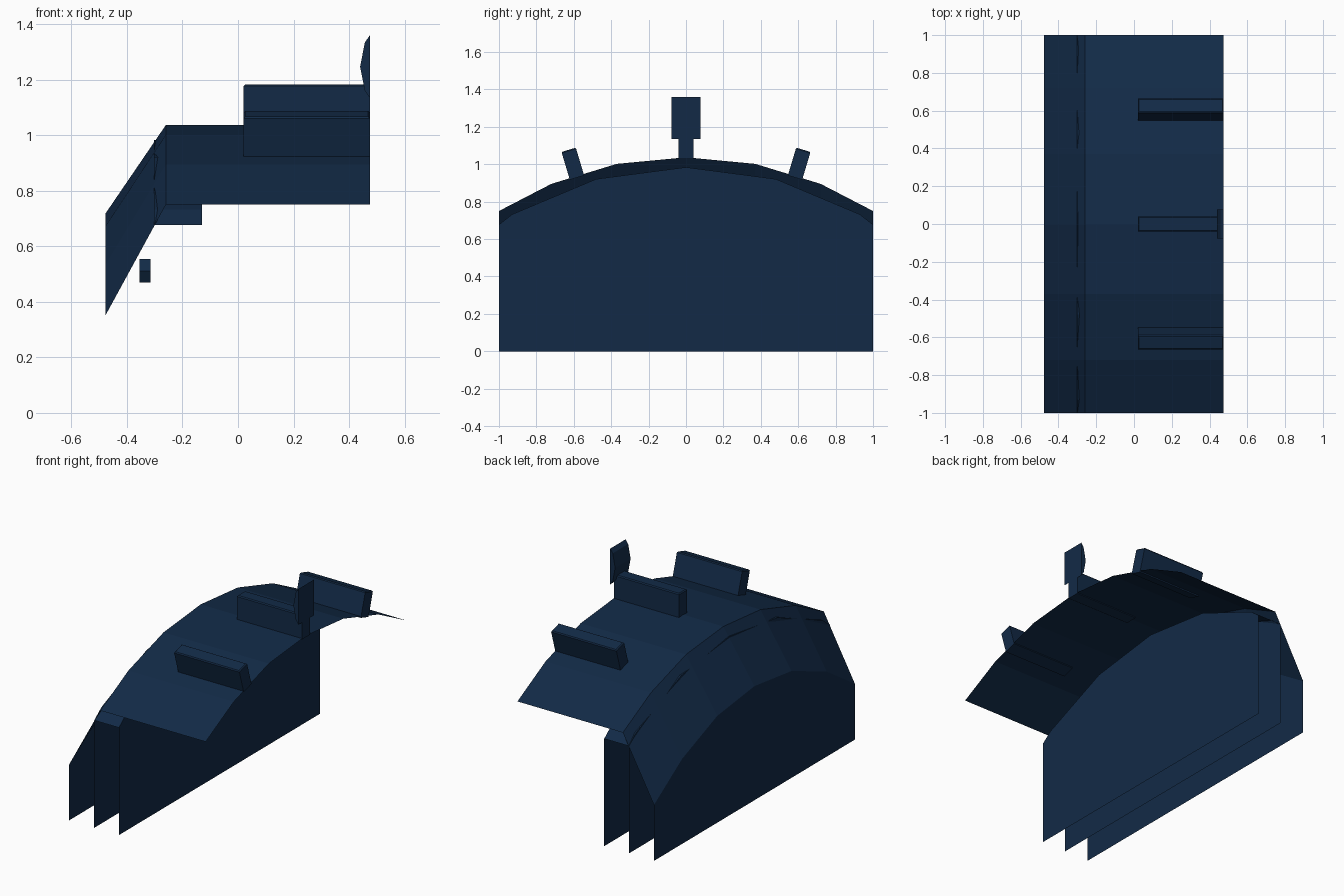
import bpy, bmesh, math
from mathutils import Matrix

if "Cube" in bpy.data.objects:
    bpy.data.objects.remove(bpy.data.objects["Cube"])

navy = bpy.data.materials.new("navy")
navy.diffuse_color = (0.006, 0.023, 0.062, 1)
navy.use_nodes = True
navy.node_tree.nodes["Principled BSDF"].inputs["Base Color"].default_value = navy.diffuse_color


def finish(name, bm):
    me = bpy.data.meshes.new(name)
    bm.to_mesh(me)
    bm.free()
    me.materials.append(navy)
    ob = bpy.data.objects.new(name, me)
    bpy.context.collection.objects.link(ob)
    return ob


def mirrored(half):
    """Half arch (y, z) from the centre outward -> full arch from -y to +y."""
    return [(-y, z) for y, z in reversed(half[1:])] + half


def loft(name, rows):
    """Sheet through a list of (x, arch) rows."""
    bm = bmesh.new()
    grid = [[bm.verts.new((x, y, z)) for y, z in arch] for x, arch in rows]
    for a, b in zip(grid, grid[1:]):
        for i in range(len(a) - 1):
            bm.faces.new((a[i], b[i], b[i + 1], a[i + 1]))
    return finish(name, bm)


def wall(name, x, arch, facing):
    """Thin upright sheet from the ground up to an arch."""
    bm = bmesh.new()
    pts = [(-1, 0), (1, 0)] + arch[::-1]
    f = bm.faces.new([bm.verts.new((x, y, z)) for y, z in pts])
    f.normal_update()
    if f.normal.x * facing < 0:
        f.normal_flip()
    return finish(name, bm)


# Arches
roof_half = [(0, 1.037), (0.37, 1.002), (0.72, 0.895), (1, 0.75)]
roof_arch = mirrored(roof_half)
lip_arch = mirrored([(y, z - 0.318 - 0.08 * y * y) for y, z in roof_half])
inner_arch = mirrored([(0, 0.984), (0.48, 0.921), (0.93, 0.732), (1, 0.677)])

# Roof canopy with sloping visor
loft("roof", [(-0.26, roof_arch), (0.475, roof_arch)])
loft("visor", [(-0.477, lip_arch), (-0.26, roof_arch)])

# Inner arched band and upright walls
loft("inner_band", [(-0.302, inner_arch), (-0.13, inner_arch)])
wall("outer_wall", -0.477, lip_arch, -1)
wall("middle_wall", -0.302, inner_arch, -1)
wall("inner_wall", -0.13, inner_arch, 1)

# Roof fins, standing square to the roof
fins = [("centre_fin", 0, 1.035, 0), ("left_fin", -0.585, 0.9355, 1), ("right_fin", 0.585, 0.9355, -1)]
for name, y, z, side in fins:
    bm = bmesh.new()
    bmesh.ops.create_cube(bm, size=1)
    bmesh.ops.scale(bm, vec=(0.455, 0.08, 0.155), verts=bm.verts)
    bmesh.ops.translate(bm, vec=(0, 0, 0.0705), verts=bm.verts)
    bmesh.ops.bevel(bm, geom=[e for e in bm.edges if all(v.co.z > 0.1 for v in e.verts)],
                    offset=0.006, segments=1, affect='EDGES')
    m = Matrix.Translation((0.2475, y, z)) @ Matrix.Rotation(side * math.radians(16.7), 4, 'X')
    bmesh.ops.transform(bm, matrix=m, verts=bm.verts)
    finish(name, bm)

# Upright plate with a faceted back on the centre fin
profile = [(0.475, 1.36), (0.457, 1.335), (0.44, 1.247), (0.457, 1.16), (0.475, 1.135)]
bm = bmesh.new()
face = bm.faces.new([bm.verts.new((x, -0.077, z)) for x, z in profile])
ext = bmesh.ops.extrude_face_region(bm, geom=[face])
bmesh.ops.translate(bm, vec=(0, 0.154, 0),
                    verts=[v for v in ext["geom"] if isinstance(v, bmesh.types.BMVert)])
bmesh.ops.recalc_face_normals(bm, faces=bm.faces)
finish("end_plate", bm)

# Small six-sided knob behind the outer wall
bm = bmesh.new()
bmesh.ops.create_cone(bm, cap_ends=True, segments=6, radius1=0.049, radius2=0.049, depth=0.04)
bmesh.ops.transform(bm, verts=bm.verts, matrix=Matrix.Translation((-0.335, 0, 0.512))
                    @ Matrix.Rotation(math.pi / 2, 4, 'Y') @ Matrix.Rotation(math.pi / 6 * 0, 4, 'Z'))
# keep flat sides at top and bottom
if max(v.co.z for v in bm.verts) > 0.512 + 0.045:
    bmesh.ops.rotate(bm, cent=(-0.335, 0, 0.512), matrix=Matrix.Rotation(math.pi / 6, 3, 'X'), verts=bm.verts)
finish("inner_knob", bm)
